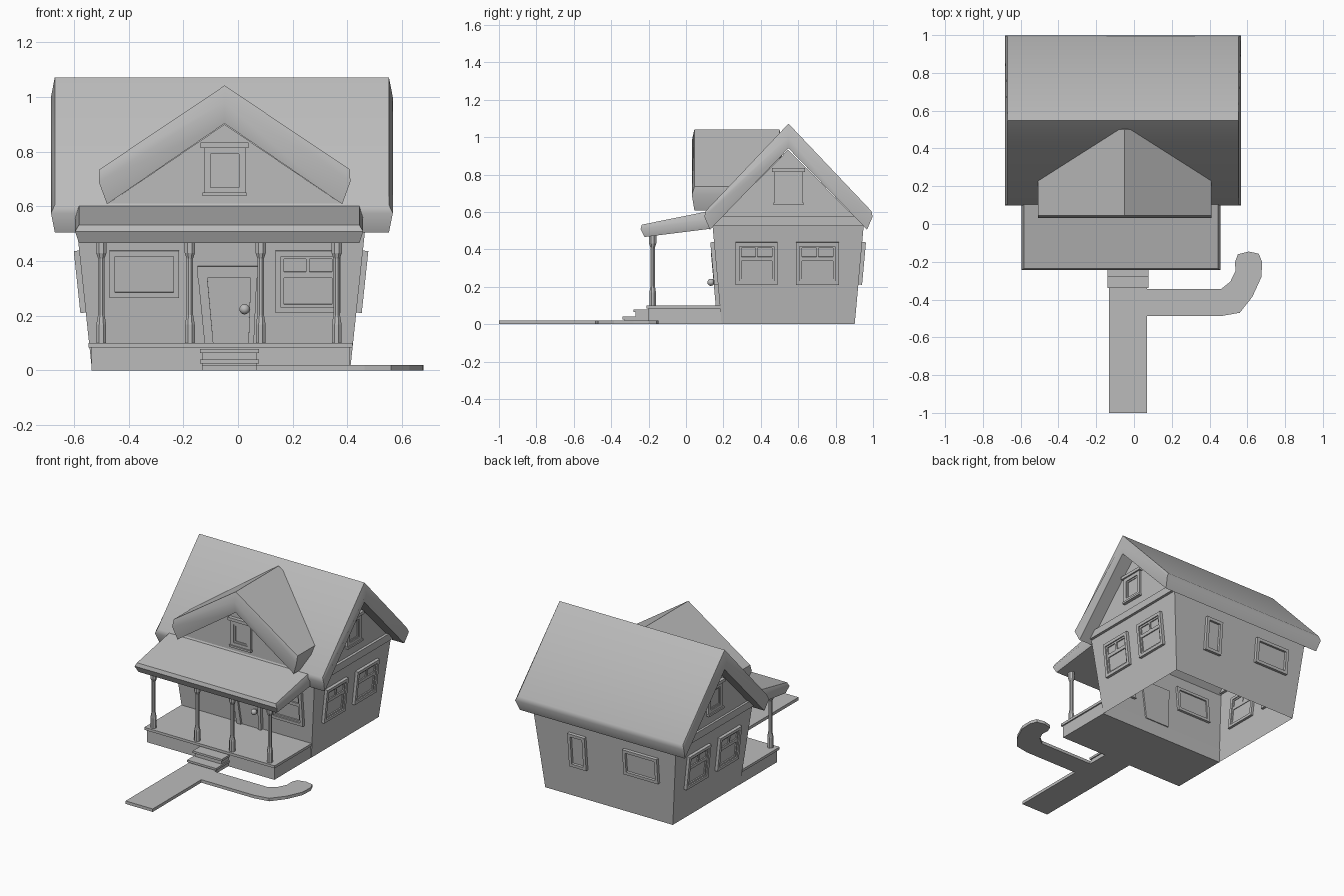
import bpy, bmesh, math
from mathutils import Matrix, Vector

cube = bpy.data.objects.get("Cube")
if cube:
    bpy.data.objects.remove(cube)

mat = bpy.data.materials.new("plain grey")
mat.use_nodes = True
GREY = (0.5, 0.5, 0.5, 1)
mat.diffuse_color = GREY
mat.node_tree.nodes["Principled BSDF"].inputs["Base Color"].default_value = GREY

CX, CY = -0.062, 0.546           # house centre
BX, BY = 0.472, 0.356            # wall half sizes at the ground
TX, TY = 0.528, 0.404            # wall half sizes at the eaves
EAVE, RIDGE = 0.525, 0.932


def finish(name, bm, smooth=False):
    bmesh.ops.recalc_face_normals(bm, faces=bm.faces)
    mesh = bpy.data.meshes.new(name)
    bm.to_mesh(mesh)
    bm.free()
    mesh.materials.append(mat)
    ob = bpy.data.objects.new(name, mesh)
    bpy.context.collection.objects.link(ob)
    if smooth:
        bpy.ops.object.select_all(action='DESELECT')
        ob.select_set(True)
        bpy.context.view_layer.objects.active = ob
        bpy.ops.object.shade_smooth_by_angle(angle=math.radians(40))
    return ob


def prism(bm, pts, n0, n1, m):
    """Extrude a 2D outline from n0 to n1 in the frame m."""
    a = [bm.verts.new(m @ Vector((u, v, n0))) for u, v in pts]
    b = [bm.verts.new(m @ Vector((u, v, n1))) for u, v in pts]
    bm.faces.new(a[::-1])
    bm.faces.new(b)
    for i in range(len(pts)):
        j = (i + 1) % len(pts)
        bm.faces.new((a[i], a[j], b[j], b[i]))


def box(bm, u0, u1, v0, v1, n0, n1, m=Matrix()):
    prism(bm, [(u0, v0), (u1, v0), (u1, v1), (u0, v1)], n0, n1, m)


def frame(origin, angle, lean=0.0):
    """Wall frame: u along the wall, v up, n outward; angle 0 is the front."""
    m = Matrix((Vector((1, 0, 0)), Vector((0, -lean, 1)).normalized(),
                Vector((0, -1, -lean)).normalized())).transposed().to_4x4()
    return Matrix.Translation(origin) @ Matrix.Rotation(angle, 4, 'Z') @ m


LX, LY = (TX - BX) / EAVE, (TY - BY) / EAVE
front = frame((CX, CY - BY, 0), 0, LY)
left = frame((CX + BX, CY, 0), math.pi / 2, LX)
back = frame((CX, CY + BY, 0), math.pi, LY)
right = frame((CX - BX, CY, 0), -math.pi / 2, LX)


# Walls: leaning shell, open at the bottom, with gables
bm = bmesh.new()
corners = [(-1, -1), (1, -1), (1, 1), (-1, 1)]
low = [bm.verts.new((CX + sx * BX, CY + sy * BY, 0)) for sx, sy in corners]
top = [bm.verts.new((CX + sx * TX, CY + sy * TY, EAVE)) for sx, sy in corners]
for i in range(4):
    j = (i + 1) % 4
    bm.faces.new((low[i], low[j], top[j], top[i]))
peak = [bm.verts.new((CX + s * TX, CY, RIDGE)) for s in (-1, 1)]
bm.faces.new((top[1], top[2], peak[1]))
bm.faces.new((top[3], top[0], peak[0]))
bm.faces.new((top[0], top[1], peak[1], peak[0]))
bm.faces.new((top[2], top[3], peak[0], peak[1]))
finish("house_walls", bm)


def roof(name, outer, mid, inner, l0, l1, m, bulge=0.014):
    """Thick roof from a cross-section, with softly bulging ends."""
    bm = bmesh.new()
    ends = []
    for l, d in ((l0, -bulge), (l1, bulge)):
        ends.append([[bm.verts.new(m @ Vector((w, z, l + k))) for w, z in chain]
                     for chain, k in ((outer, 0), (mid, d), (inner, 0))])
    a, b = ends
    last = len(outer) - 1
    for i in range(last):
        for c in (0, 2):
            bm.faces.new((a[c][i], a[c][i + 1], b[c][i + 1], b[c][i]))
        for e in ends:
            for c in (0, 1):
                bm.faces.new((e[c][i], e[c][i + 1], e[c + 1][i + 1], e[c + 1][i]))
    for i in (0, last):
        for c in (0, 1):
            bm.faces.new((a[c][i], a[c + 1][i], b[c + 1][i], b[c][i]))
    finish(name, bm, True)


def gable(w, z, peak_z):
    return [(-w, z), (0, peak_z), (w, z)]


side = frame((0, 0.548, 0), math.pi / 2)
roof("main_roof", gable(0.443, 0.605, 1.072), gable(0.45, 0.575, 1.0),
     gable(0.42, 0.505, 0.94), -0.67, 0.552, side)
dormer = frame((-0.049, 0, 0), 0)
roof("dormer_roof", gable(0.458, 0.735, 1.042), gable(0.46, 0.69, 0.98),
     gable(0.43, 0.608, 0.903), -0.5, -0.045, dormer)
porch_side = frame((0, 0, 0), math.pi / 2)
roof("porch_roof", [(-0.236, 0.532), (0.13, 0.606)], [(-0.243, 0.508), (0.13, 0.56)],
     [(-0.222, 0.466), (0.13, 0.51)], -0.582, 0.444, porch_side)

# Dormer front wall
DY = 0.11
bm = bmesh.new()
prism(bm, [(-0.43, 0.59), (0.43, 0.59), (0.43, 0.608), (0, 0.9), (-0.43, 0.608)],
      -0.4, -DY, dormer)
finish("dormer_wall", bm)

# Trim boards under the gables
for name, s in (("left_gable_trim", 1), ("right_gable_trim", -1)):
    bm = bmesh.new()
    x = CX + s * TX
    box(bm, x - 0.015, x + 0.018, CY - 0.41, CY + 0.41, 0.527, 0.575)
    finish(name, bm)


def border(bm, u0, u1, v0, v1, t, n0, n1, m):
    box(bm, u0, u0 + t, v0, v1, n0, n1, m)
    box(bm, u1 - t, u1, v0, v1, n0, n1, m)
    box(bm, u0 + t, u1 - t, v0, v0 + t, n0, n1, m)
    box(bm, u0 + t, u1 - t, v1 - t, v1, n0, n1, m)


def window(name, u0, u1, v0, v1, m, sash=False):
    bm = bmesh.new()
    border(bm, u0, u1, v0, v1, 0.02, -0.015, 0.02, m)
    box(bm, u0 + 0.02, u1 - 0.02, v0 + 0.02, v1 - 0.02, -0.006, 0.004, m)
    if sash:
        a, b, mid, c = u0 + 0.02, u1 - 0.02, v0 + 0.61 * (v1 - v0), (u0 + u1) / 2
        border(bm, a, b, v0 + 0.02, mid, 0.011, -0.01, 0.012, m)
        border(bm, a, b, mid, v1 - 0.02, 0.011, -0.01, 0.012, m)
        box(bm, c - 0.006, c + 0.006, mid, v1 - 0.02, -0.01, 0.012, m)
    finish(name, bm)


window("front_wide_window", -0.47 - CX, -0.215 - CX, 0.268, 0.441, front)
window("front_sash_window", 0.137 - CX, 0.374 - CX, 0.213, 0.441, front, True)
for label, m, s in (("left", left, 1), ("right", right, -1)):
    for n, (y0, y1) in (("front", (0.265, 0.49)), ("rear", (0.588, 0.817))):
        a, b = sorted((s * (y0 - CY), s * (y1 - CY)))
        window(f"{label}_{n}_window", a, b, 0.213, 0.441, m, True)
window("back_tall_window", -0.33 - -CX * -1, -0.08 + CX, 0.213, 0.441, back)
window("back_wide_window", 0.2 + CX, 0.455 + CX, 0.27, 0.441, back)


def attic_window(name, m):
    bm = bmesh.new()
    border(bm, -0.076, 0.076, 0.645, 0.815, 0.024, -0.01, 0.014, m)
    border(bm, -0.052, 0.052, 0.669, 0.791, 0.01, -0.01, 0.008, m)
    box(bm, -0.052, 0.052, 0.669, 0.791, -0.01, 0.003, m)
    box(bm, -0.088, 0.088, 0.814, 0.834, -0.01, 0.024, m)
    box(bm, -0.08, 0.08, 0.637, 0.65, -0.01, 0.022, m)
    finish(name, bm)


attic_window("dormer_window", frame((-0.049, DY, 0), 0))
attic_window("left_gable_window", frame((CX + TX, 0.548, 0), math.pi / 2))
attic_window("right_gable_window", frame((CX - TX, 0.548, 0), -math.pi / 2))

# Door, tapering towards the floor
door = front @ Matrix.Translation((-CX, 0, 0))
bm = bmesh.new()
prism(bm, [(-0.09, 0.1), (0.038, 0.1), (0.046, 0.342), (-0.112, 0.342)], -0.01, 0.01, door)
finish("door", bm)
bm = bmesh.new()
prism(bm, [(-0.122, 0.1), (-0.09, 0.1), (-0.112, 0.342), (-0.146, 0.342)], -0.01, 0.022, door)
prism(bm, [(0.038, 0.1), (0.058, 0.1), (0.069, 0.342), (0.046, 0.342)], -0.01, 0.022, door)
box(bm, -0.149, 0.072, 0.342, 0.384, -0.01, 0.022, door)
finish("door_frame", bm)
bm = bmesh.new()
bmesh.ops.create_uvsphere(bm, u_segments=16, v_segments=10, radius=0.019,
                          matrix=door @ Matrix.Translation((0.024, 0.228, 0.036)))
box(bm, 0.017, 0.031, 0.221, 0.235, 0, 0.03, door)
finish("door_knob", bm, True)

# Porch floor and steps, each a block with an overhanging slab
bm = bmesh.new()
box(bm, -0.535, 0.409, -0.2, 0.19, 0, 0.083)
box(bm, -0.546, 0.418, -0.21, 0.185, 0.083, 0.1)
finish("porch_floor", bm)
for name, y, z in (("upper_step", -0.28, 0.078), ("lower_step", -0.34, 0.04)):
    bm = bmesh.new()
    box(bm, -0.13, 0.068, y + 0.01, -0.2, 0, z - 0.014)
    box(bm, -0.139, 0.076, y, -0.2, z - 0.014, z)
    finish(name, bm)

# Porch posts: eight-sided turned profile
PROFILE = [(0.018, 0.1), (0.018, 0.168), (0.012, 0.203), (0.012, 0.41),
           (0.019, 0.43), (0.019, 0.5)]
for n, x in enumerate((-0.5, -0.176, 0.083, 0.361)):
    bm = bmesh.new()
    rings = []
    for r, z in PROFILE:
        rings.append([bm.verts.new((x + r * 1.08 * math.cos((k + 0.5) * math.pi / 4),
                                    -0.178 + r * 1.08 * math.sin((k + 0.5) * math.pi / 4), z))
                      for k in range(8)])
    for a, b in zip(rings, rings[1:]):
        for k in range(8):
            bm.faces.new((a[k], a[(k + 1) % 8], b[(k + 1) % 8], b[k]))
    bm.faces.new(rings[0][::-1])
    bm.faces.new(rings[-1])
    finish(f"porch_post_{n + 1}", bm)

# Garden path with a curling branch
PATH = [(-0.132, -1), (0.069, -1), (0.069, -0.487), (0.463, -0.487), (0.56, -0.47),
        (0.627, -0.385), (0.675, -0.28), (0.678, -0.2), (0.66, -0.157), (0.607, -0.146),
        (0.55, -0.16), (0.535, -0.2), (0.537, -0.25), (0.51, -0.305), (0.463, -0.343),
        (0.069, -0.343), (0.069, -0.31), (-0.132, -0.31)]
bm = bmesh.new()
prism(bm, PATH, 0, 0.02, Matrix())
finish("garden_path", bm)
